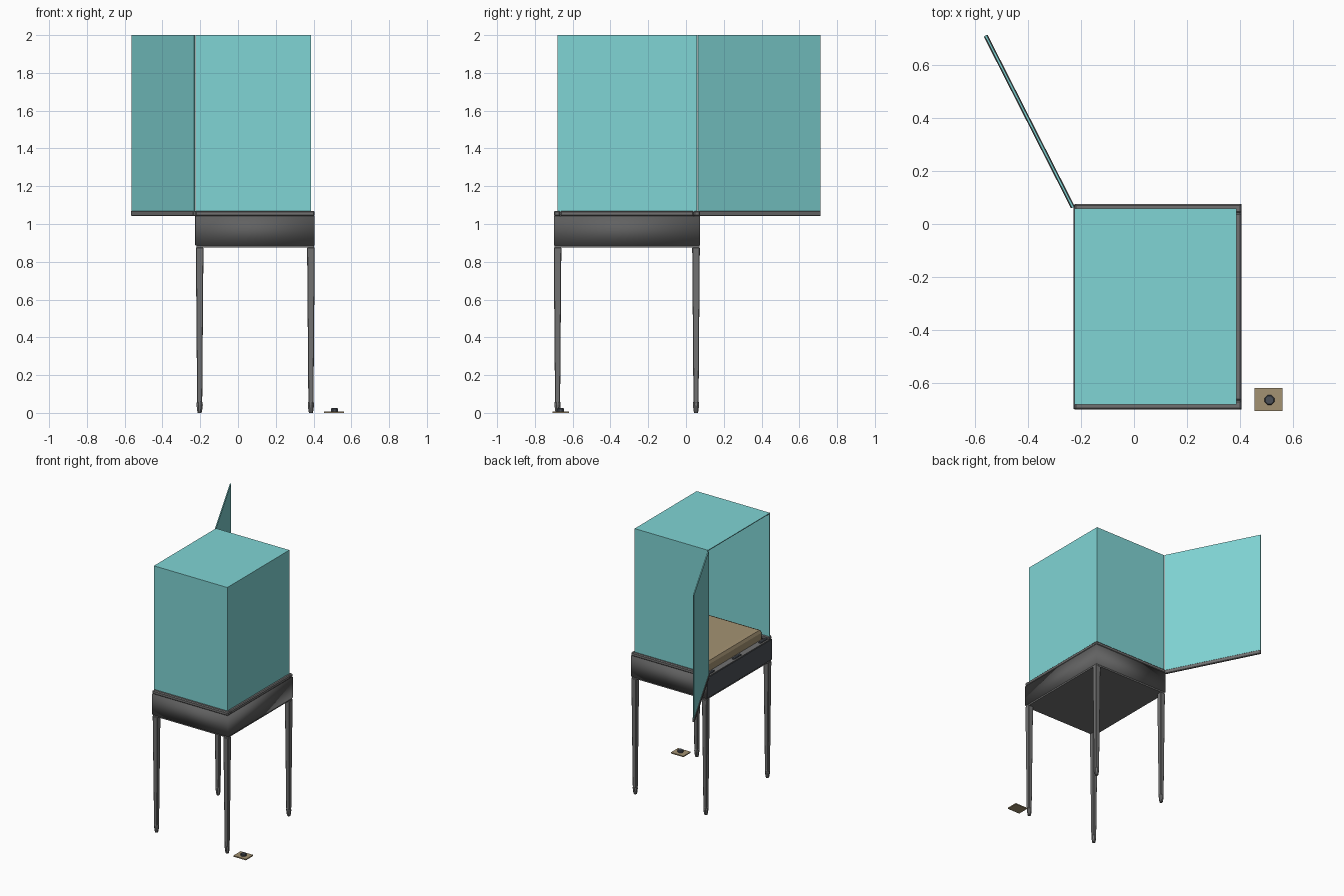
import bpy, bmesh, math
from mathutils import Matrix

cube = bpy.data.objects.get("Cube")
if cube:
    bpy.data.objects.remove(cube, do_unlink=True)


def material(name, rgb):
    m = bpy.data.materials.new(name)
    m.use_nodes = True
    m.diffuse_color = (*rgb, 1)
    m.node_tree.nodes["Principled BSDF"].inputs["Base Color"].default_value = (*rgb, 1)
    return m


TEAL = material("teal glass", (0.215, 0.66, 0.66))
GREY = material("grey frame", (0.165, 0.165, 0.165))
CHARCOAL = material("charcoal case", (0.12, 0.12, 0.12))
SLATE = material("dark slate", (0.07, 0.08, 0.095))
TAN = material("tan fabric", (0.37, 0.29, 0.17))


def add_object(name, bm, mat):
    bmesh.ops.recalc_face_normals(bm, faces=bm.faces)
    mesh = bpy.data.meshes.new(name)
    bm.to_mesh(mesh)
    bm.free()
    mesh.materials.append(mat)
    ob = bpy.data.objects.new(name, mesh)
    bpy.context.collection.objects.link(ob)
    return ob


def box_mesh(x0, x1, y0, y1, z0, z1):
    bm = bmesh.new()
    centre = Matrix.Translation(((x0 + x1) / 2, (y0 + y1) / 2, (z0 + z1) / 2))
    size = Matrix.Diagonal((x1 - x0, y1 - y0, z1 - z0, 1))
    bmesh.ops.create_cube(bm, size=1, matrix=centre @ size)
    return bm


def box(name, dims, mat, bevel=0, segments=1):
    ob = add_object(name, box_mesh(*dims), mat)
    if bevel:
        mod = ob.modifiers.new("Bevel", "BEVEL")
        mod.width, mod.segments = bevel, segments
    return ob


def lathe(name, profile, sides, mat, at=(0, 0), turn=0):
    """Stack regular rings of (radius, height) and cap both ends."""
    bm = bmesh.new()
    rings = []
    for r, z in profile:
        rings.append([bm.verts.new((at[0] + r * math.cos(turn + math.tau * i / sides),
                                    at[1] + r * math.sin(turn + math.tau * i / sides), z))
                      for i in range(sides)])
    for a, b in zip(rings, rings[1:]):
        for i in range(sides):
            j = (i + 1) % sides
            bm.faces.new((a[i], a[j], b[j], b[i]))
    bm.faces.new(rings[0][::-1])
    bm.faces.new(rings[-1])
    return add_object(name, bm, mat)


# Overall outline of the case
X0, X1, Y0, Y1 = -0.225, 0.406, -0.7, 0.075
RIM_LOW, RIM_TOP, TOP = 1.042, 1.07, 2.0

# Case body, softly shaded, with a plate underneath
body = box("case_body", (X0, X1, Y0, Y1, 0.887, RIM_LOW), CHARCOAL)
for p in body.data.polygons:
    p.use_smooth = True
box("bottom_plate", (X0 + 0.004, X1 - 0.004, Y0 + 0.004, Y1 - 0.004, 0.876, 0.887), GREY)
box("open_side_face", (X0 - 0.003, X0 + 0.001, Y0 + 0.003, Y1 - 0.003, 0.89, RIM_LOW), SLATE)

# Rim on the three closed sides
W = 0.034
box("front_rim", (X0, X1, Y0, Y0 + W, RIM_LOW, RIM_TOP), GREY, 0.006)
box("back_rim", (X0, X1, Y1 - W, Y1, RIM_LOW, RIM_TOP), GREY, 0.006)
box("side_rim", (X1 - W, X1, Y0 + W, Y1 - W, RIM_LOW, RIM_TOP), GREY, 0.006)

# Sill and catches along the open side
box("sill", (X0, X0 + 0.045, Y0 + W, Y1 - W, RIM_LOW, RIM_LOW + 0.006), GREY)
middle = (Y0 + Y1) / 2
for name, y in (("centre_catch", middle), ("front_catch", Y0 + 0.07), ("back_catch", Y1 - 0.07)):
    box(name, (X0 + 0.012, X0 + 0.032, y - 0.045, y + 0.045, RIM_LOW, RIM_LOW + 0.014), SLATE, 0.003)

# Display pad with wide sloping edges
pad = box_mesh(X0 + 0.05, X1 - 0.045, Y0 + 0.05, Y1 - 0.045, RIM_LOW, 1.125)
top_edges = [e for e in pad.edges if all(v.co.z > 1.1 for v in e.verts)]
bmesh.ops.bevel(pad, geom=top_edges, offset=0.03, segments=2, affect="EDGES", profile=0.5)
add_object("display_pad", pad, TAN)

# Glass hood, open on one side and at the bottom
hood = box_mesh(X0, 0.387, -0.68, 0.059, RIM_TOP - 0.005, TOP)
hood.normal_update()
gaps = [f for f in hood.faces if f.normal.x < -0.5 or f.normal.z < -0.5]
bmesh.ops.delete(hood, geom=gaps, context="FACES_ONLY")
for f in hood.faces:
    away = f.calc_center_median() - sum((v.co for v in hood.verts), start=f.normal * 0) / len(hood.verts)
    if f.normal.dot(away) < 0:
        f.normal_flip()
hood_ob = add_object("glass_hood", hood, TEAL)
shell = hood_ob.modifiers.new("Solidify", "SOLIDIFY")
shell.thickness, shell.offset = 0.008, -1

# Door swung open on the back corner, with its bottom rail
hinge, tip = (-0.23, 0.062), (-0.56, 0.711)
length = math.dist(hinge, tip)
angle = math.atan2(tip[1] - hinge[1], tip[0] - hinge[0])
door = box("glass_door", (0, length, -0.004, 0.004, RIM_TOP, TOP), TEAL)
rail = box("door_rail", (0, length, -0.008, 0.008, RIM_LOW, RIM_TOP), GREY, 0.003)
for ob in (door, rail):
    ob.location = (*hinge, 0)
    ob.rotation_euler.z = angle

# Four tapered square legs with turned feet
for end, y in (("front", -0.68), ("back", 0.053)):
    for side, x in (("right", -0.203), ("left", 0.386)):
        leg = lathe(f"{end}_{side}_leg", [(0.019, 0.05), (0.0285, 0.876)], 4, GREY,
                    (x, y), math.pi / 4)
        chamfer = leg.modifiers.new("Bevel", "BEVEL")
        chamfer.width = 0.003
        lathe(f"{end}_{side}_foot",
              [(0.011, 0), (0.014, 0.012), (0.018, 0.042), (0.017, 0.055), (0.012, 0.064)],
              8, GREY, (x, y), math.pi / 8)

# Small floor plate with a knob
box("floor_plate", (0.455, 0.56, -0.706, -0.619, 0, 0.008), TAN)
lathe("floor_knob", [(0.02, 0.008), (0.02, 0.021), (0.016, 0.025)], 8, SLATE,
      (0.511, -0.664), math.pi / 8)
